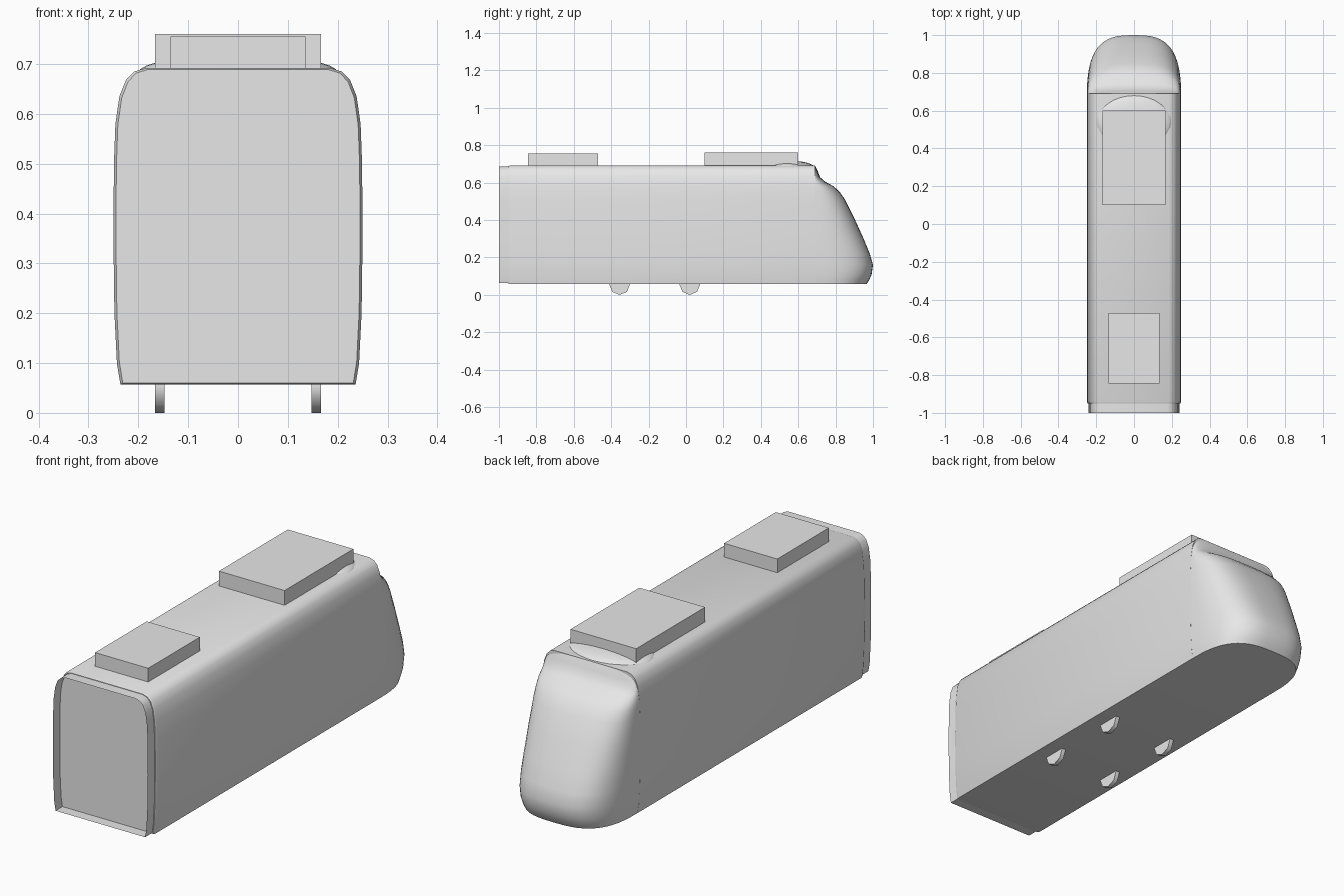
import bpy, bmesh, math
from mathutils import Matrix

cube = bpy.data.objects.get("Cube")
if cube:
    bpy.data.objects.remove(cube)

grey = bpy.data.materials.new("plain grey")
grey.use_nodes = True
grey.diffuse_color = (0.8, 0.8, 0.8, 1)
grey.node_tree.nodes["Principled BSDF"].inputs["Base Color"].default_value = (0.8, 0.8, 0.8, 1)


def finish(name, bm, angle=None):
    bmesh.ops.recalc_face_normals(bm, faces=bm.faces)
    mesh = bpy.data.meshes.new(name)
    bm.to_mesh(mesh)
    bm.free()
    mesh.materials.append(grey)
    obj = bpy.data.objects.new(name, mesh)
    bpy.context.collection.objects.link(obj)
    if angle:
        bpy.ops.object.select_all(action='DESELECT')
        obj.select_set(True)
        bpy.context.view_layer.objects.active = obj
        bpy.ops.object.shade_smooth_by_angle(angle=math.radians(angle))
    return obj


def loft(name, rings, caps=(True, True), angle=35):
    bm = bmesh.new()
    loops = [[bm.verts.new(p) for p in ring] for ring in rings]
    n = len(loops[0])
    for a, b in zip(loops, loops[1:]):
        for i in range(n):
            j = (i + 1) % n
            bm.faces.new((a[i], a[j], b[j], b[i]))
    for loop, cap in zip((loops[0], loops[-1]), caps):
        if cap:
            bm.faces.new(loop)
    return finish(name, bm, angle)


def box(name, width, y0, y1, z0, z1):
    corners = [(-width, y0), (width, y0), (width, y1), (-width, y1)]
    return loft(name, [[(x, y, z) for x, y in corners] for z in (z0, z1)], angle=None)


# Half cross-section of the carriage, from sill to roof
HALF = [(.236, .057), (.243, .1), (.248, .2), (.25, .35), (.249, .5), (.246, .58),
        (.238, .635), (.225, .668), (.208, .685), (.185, .692)]
MID = .374


def section(y, sx=1, sz=1):
    outline = HALF + [(-x, z) for x, z in reversed(HALF)]
    return [(x * sx, y, MID + (z - MID) * sz) for x, z in outline]


# Carriage shell with a softened rear edge
loft("carriage_body", [section(-.95, .98, .99), section(-.94), section(.69)])

# Open gangway sleeve at the coupling end
loft("gangway_sleeve", [section(-1, .965, .983), section(-.945, .965, .983)], (False, False))


def side_width(z):
    for (x0, z0), (x1, z1) in zip(HALF, HALF[1:]):
        if z <= z1:
            return x0 + (x1 - x0) * (z - z0) / (z1 - z0)
    return HALF[-1][0]


def nose_ring(z, tip, steps=28):
    w, back = side_width(z), .68
    ring = []
    for i in range(steps + 1):
        a = math.pi * i / steps
        c, s = math.cos(a), math.sin(a)
        x = math.copysign(abs(c) ** (2 / 2.9), c) * w
        ring.append((x, back + (tip - back) * max(s, 0) ** (2 / 2.9), z))
    return ring


# Rounded, raked nose built from horizontal slices
NOSE = [(.057, .965), (.08, .98), (.11, .993), (.16, 1.0), (.22, .983), (.3, .95),
        (.41, .9), (.51, .85), (.55, .822), (.58, .79), (.605, .745), (.63, .716),
        (.66, .705), (.691, .69)]
loft("nose", [nose_ring(z, tip) for z, tip in NOSE], angle=50)

# Shallow roof fairing above the cab
bm = bmesh.new()
bmesh.ops.create_uvsphere(bm, u_segments=32, v_segments=16, radius=1,
                          matrix=Matrix.Translation((0, .54, .683)) @ Matrix.Diagonal((.2, .145, .035, 1)))
finish("roof_fairing", bm, 60)

# Roof equipment boxes
box("large_roof_unit", .167, .1, .6, .685, .76)
box("small_roof_unit", .135, -.845, -.47, .685, .755)

# Wheels
for side, x in (("left", .157), ("right", -.157)):
    for place, y in (("front", -.355), ("rear", .02)):
        bm = bmesh.new()
        bmesh.ops.create_cone(bm, cap_ends=True, segments=8, radius1=.055, radius2=.055, depth=.02,
                              matrix=Matrix.Translation((x, y, .055)) @ Matrix.Rotation(math.pi / 2, 4, 'Y'))
        finish(f"{place}_{side}_wheel", bm, 50)
